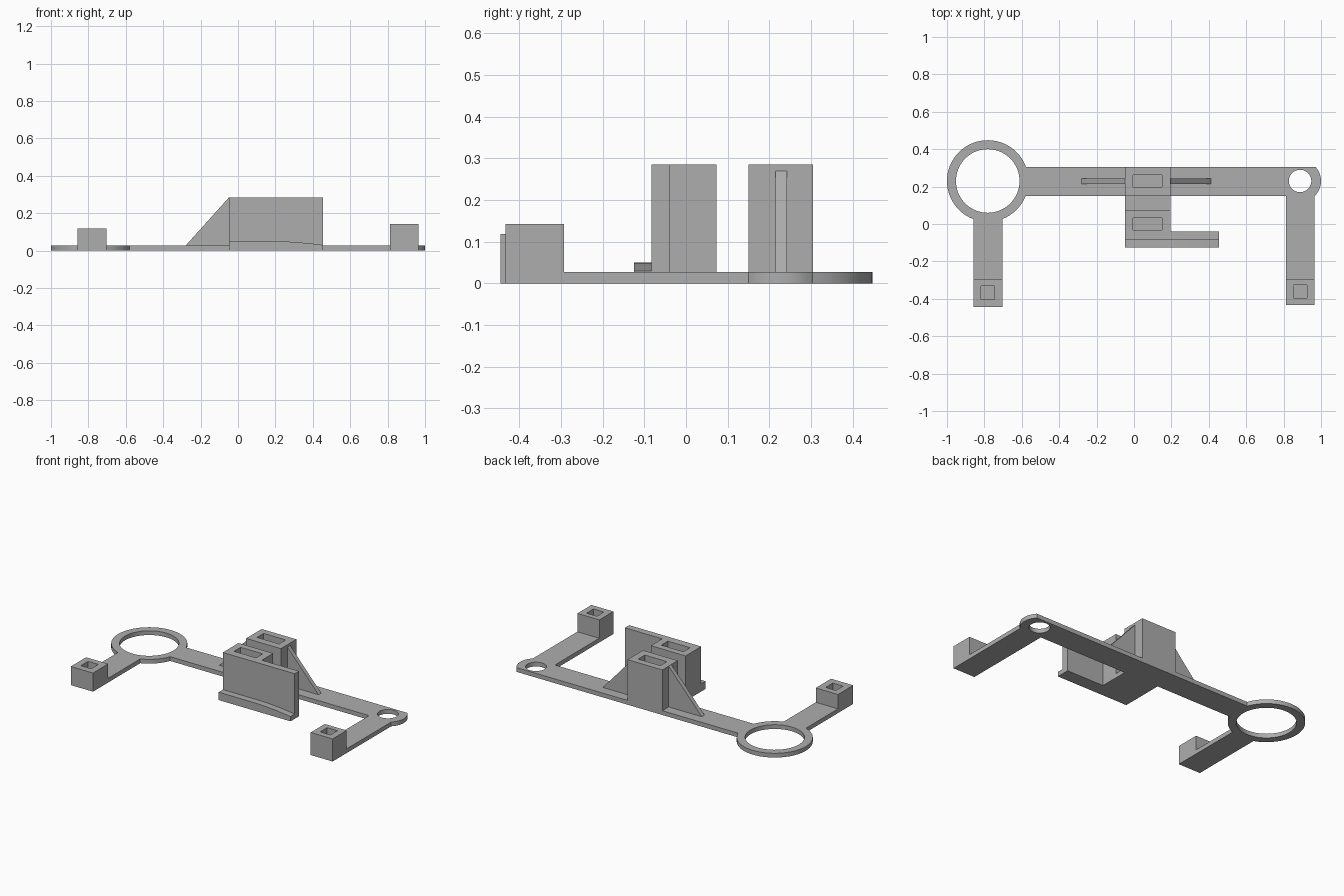
import bpy, bmesh
from math import asin, acos, cos, sin, pi
from mathutils import Matrix

cube = bpy.data.objects.get("Cube")
if cube:
    bpy.data.objects.remove(cube, do_unlink=True)

grey = bpy.data.materials.new("plain grey")
grey.use_nodes = True
grey.diffuse_color = (0.42, 0.42, 0.42, 1)
grey.node_tree.nodes["Principled BSDF"].inputs["Base Color"].default_value = grey.diffuse_color


def arc(cx, cy, r, a0, a1, n):
    return [(cx + r * cos(a0 + (a1 - a0) * i / n), cy + r * sin(a0 + (a1 - a0) * i / n))
            for i in range(n + 1)]


def circle(cx, cy, r, n):
    return arc(cx, cy, r, 0, 2 * pi, n)[:-1]


def rect(x0, x1, y0, y1):
    return [(x0, y0), (x1, y0), (x1, y1), (x0, y1)]


def slab(name, loops, low, high, upright=False):
    """Extrude an outline (first loop) with holes (other loops) from low to high,
    along z, or along y when upright."""
    curve = bpy.data.curves.new(name, "CURVE")
    curve.dimensions = "2D"
    curve.fill_mode = "BOTH"
    curve.extrude = (high - low) / 2
    for pts in loops:
        s = curve.splines.new("POLY")
        s.points.add(len(pts) - 1)
        for p, (x, y) in zip(s.points, pts):
            p.co = (x, y, 0, 1)
        s.use_cyclic_u = True
    temp = bpy.data.objects.new(name + " outline", curve)
    bpy.context.collection.objects.link(temp)
    bpy.context.view_layer.update()
    mesh = bpy.data.meshes.new_from_object(temp.evaluated_get(bpy.context.evaluated_depsgraph_get()))
    bpy.data.objects.remove(temp, do_unlink=True)
    bpy.data.curves.remove(curve)

    bm = bmesh.new()
    bm.from_mesh(mesh)
    bmesh.ops.remove_doubles(bm, verts=bm.verts, dist=0.0001)
    mid = (low + high) / 2
    if upright:
        bm.transform(Matrix.Translation((0, mid, 0)) @ Matrix.Rotation(pi / 2, 4, "X"))
    else:
        bm.transform(Matrix.Translation((0, 0, mid)))
    bmesh.ops.recalc_face_normals(bm, faces=bm.faces)
    bm.to_mesh(mesh)
    bm.free()
    mesh.name = name
    mesh.materials.clear()
    mesh.materials.append(grey)
    obj = bpy.data.objects.new(name, mesh)
    bpy.context.collection.objects.link(obj)
    bpy.ops.object.select_all(action="DESELECT")
    obj.select_set(True)
    bpy.context.view_layer.objects.active = obj
    bpy.ops.object.shade_smooth_by_angle(angle=pi / 6)
    return obj


# Shared dimensions
T = 0.027                          # base thickness
TOP = 0.285                        # post height
RX, EX, CY = -0.782, 0.888, 0.23   # ring centre, end eye centre, bar centre line
R, E = 0.218, 0.112                # ring and end radii
BAR0, BAR1 = 0.15, 0.305           # bar edges
ARM0, ARM1 = -0.858, -0.703        # ring arm edges
P0, P1 = -0.048, 0.195             # post sides

# Flat base: ring, bar, two arms, centre tab and rounded end in one outline
outline = arc(RX, CY, R, asin((BAR1 - CY) / R), 2 * pi - acos((ARM0 - RX) / R), 40)
outline += [(ARM0, -0.445), (ARM1, -0.445)]
outline += arc(RX, CY, R, -acos((ARM1 - RX) / R), asin((BAR0 - CY) / R), 9)
outline += [(P0, BAR0), (P0, -0.125), (0.455, -0.125), (0.455, -0.04), (P1, -0.04), (P1, BAR0),
            (0.812, BAR0), (0.812, -0.433), (0.965, -0.433)]
outline += arc(EX, CY, E, asin((BAR0 - CY) / E), asin((BAR1 - CY) / E), 12)
slab("base_frame", [outline, circle(RX, CY, 0.17, 64), circle(EX, CY, 0.06, 40)], 0, T)

# Socket blocks at the arm ends
slab("right_socket_block", [rect(ARM0, ARM1, -0.445, -0.293),
                            rect(-0.817, -0.745, -0.403, -0.331)], T, 0.118)
slab("left_socket_block", [rect(0.812, 0.965, -0.433, -0.293),
                           rect(0.852, 0.924, -0.396, -0.326)], T, 0.143)

# Slotted posts; the front one carries a long fence plate
slab("back_post", [rect(P0, P1, BAR0, BAR1), rect(-0.005, 0.15, 0.197, 0.263)], T, TOP)
front = [(P0, -0.083), (0.455, -0.083), (0.455, -0.04), (P1, -0.04), (P1, 0.073), (P0, 0.073)]
slab("front_post_and_fence", [front, rect(-0.005, 0.15, -0.033, 0.033)], T, TOP)

# Ledge in front of the fence, curving down to its left end
ledge = [(P0, T), (0.455, T), (0.455, 0.03), (0.4, 0.037), (0.34, 0.043), (0.27, 0.048),
         (0.2, 0.05), (P0, 0.05)]
slab("front_ledge", [ledge], -0.125, -0.083, upright=True)

# Thin triangular braces beside the back post
slab("right_brace", [[(-0.28, T), (P0, T), (P0, TOP)]], 0.215, 0.242, upright=True)
slab("left_brace", [[(P1, T), (0.413, T), (P1, 0.27)]], 0.215, 0.242, upright=True)
